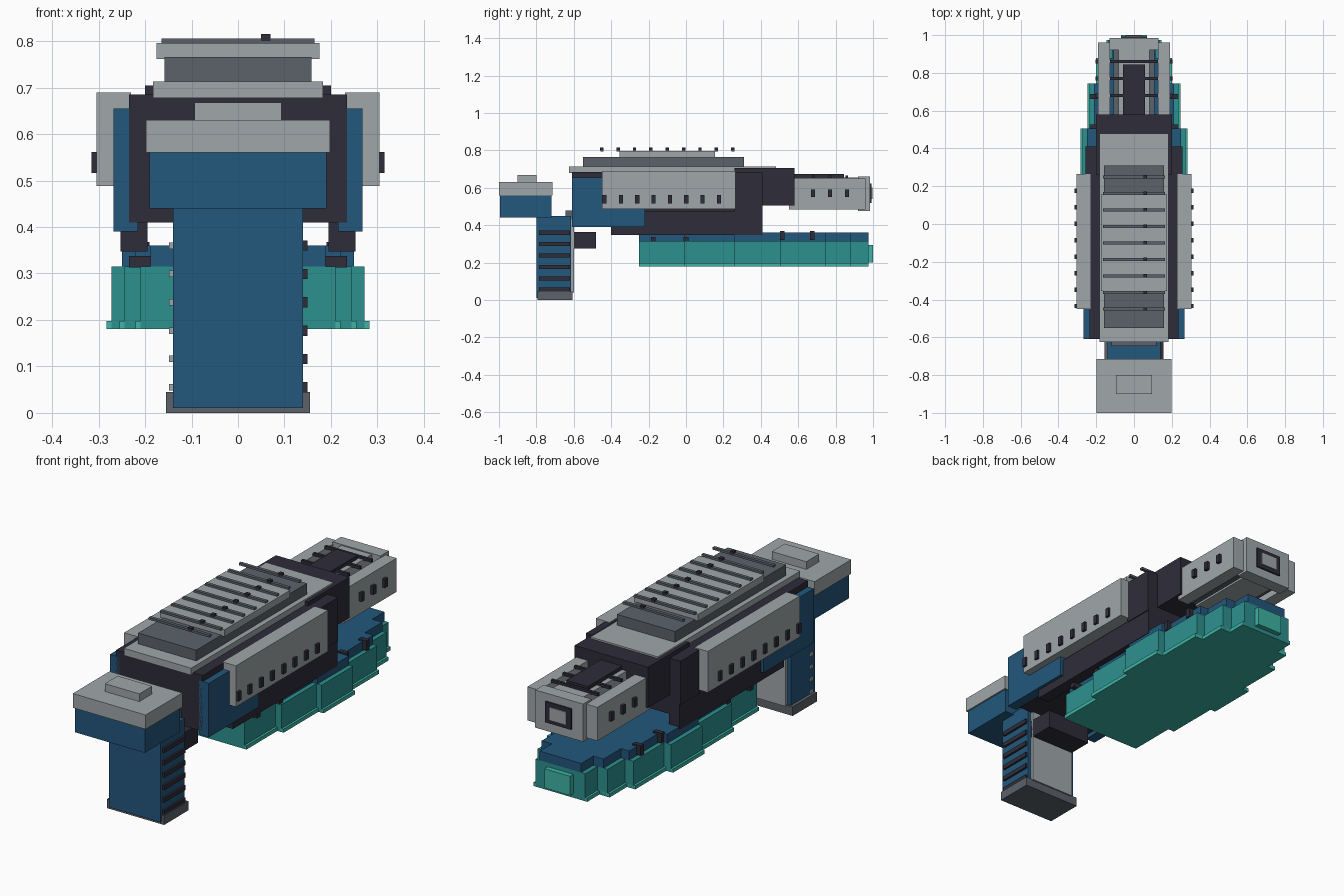
import bpy
import bmesh

default_cube = bpy.data.objects.get("Cube")
if default_cube:
    bpy.data.objects.remove(default_cube, do_unlink=True)


def material(name, red, green, blue_part):
    """Flat material from display values, stored as linear."""
    def linear(value):
        value /= 255
        return value / 12.92 if value < 0.04 else ((value + 0.055) / 1.055) ** 2.4
    colour = (linear(red), linear(green), linear(blue_part), 1)
    mat = bpy.data.materials.new(name)
    mat.use_nodes = True
    mat.diffuse_color = colour
    mat.node_tree.nodes["Principled BSDF"].inputs["Base Color"].default_value = colour
    return mat


light = material("light grey", 160, 167, 170)
grey = material("dark grey", 92, 98, 106)
dark = material("dark violet grey", 46, 44, 58)
blue = material("steel blue", 34, 87, 124)
teal = material("teal", 44, 145, 143)
mint = material("pale teal", 62, 180, 165)


def finish(name, mat, bm):
    bmesh.ops.recalc_face_normals(bm, faces=bm.faces)
    mesh = bpy.data.meshes.new(name)
    bm.to_mesh(mesh)
    bm.free()
    mesh.materials.append(mat)
    obj = bpy.data.objects.new(name, mesh)
    bpy.context.collection.objects.link(obj)
    return obj


def block(name, mat, x_range, y_range, z_range):
    """Axis-aligned box between the given limits."""
    bm = bmesh.new()
    bmesh.ops.create_cube(bm, size=1)
    limits = (x_range, y_range, z_range)
    for vert in bm.verts:
        for axis, (low, high) in enumerate(limits):
            vert.co[axis] = high if vert.co[axis] > 0 else low
    return finish(name, mat, bm)


def centred(name, mat, half_width, y_range, z_range):
    return block(name, mat, (-half_width, half_width), y_range, z_range)


def pair(name, mat, x_range, y_range, z_range):
    inner, outer = x_range
    block("left_" + name, mat, (inner, outer), y_range, z_range)
    block("right_" + name, mat, (-outer, -inner), y_range, z_range)


def around(centre, half):
    return (centre - half, centre + half)


def stepped_slab(name, mat, steps, grow, z_range):
    """Extrude a mirrored outline whose half width changes in steps along y."""
    side = []
    for start, end, half in steps:
        side += [(half + grow, start), (half + grow, end)]
    outline = side + [(-x, y) for x, y in reversed(side)]
    bm = bmesh.new()
    low, high = z_range
    face = bm.faces.new([bm.verts.new((x, y, low)) for x, y in outline])
    result = bmesh.ops.extrude_face_region(bm, geom=[face])
    top = [g for g in result["geom"] if isinstance(g, bmesh.types.BMVert)]
    bmesh.ops.translate(bm, verts=top, vec=(0, 0, high - low))
    return finish(name, mat, bm)


# Grip with side ribs and front panel
centred("grip", blue, 0.14, (-0.8, -0.615), (0.01, 0.45))
centred("grip_base", grey, 0.155, (-0.795, -0.607), (0, 0.045))
centred("grip_front_panel", light, 0.12, (-0.615, -0.6), (0.04, 0.43))
centred("grip_link", grey, 0.12, (-0.645, -0.6), (0.42, 0.48))
centred("trigger_block", dark, 0.12, (-0.62, -0.48), (0.275, 0.365))
for i in range(6):
    height = 0.055 + 0.061 * i
    block("grip_rib", dark, (0.13, 0.15), (-0.785, -0.62), around(height, 0.011))
    block("grip_stud", light, (-0.148, -0.13), around(-0.77, 0.01), around(height, 0.007))

# Rear head
centred("rear_head", blue, 0.19, (-0.995, -0.72), (0.44, 0.56))
centred("rear_cap", light, 0.198, (-1, -0.715), (0.56, 0.63))
centred("rear_cap_button", light, 0.094, (-0.9, -0.8), (0.63, 0.668))

# Main body, collar and lower rails
centred("body", dark, 0.235, (-0.61, 0.41), (0.41, 0.685))
centred("collar", dark, 0.2, (0.26, 0.58), (0.505, 0.705))
pair("lower_rail", dark, (0.195, 0.253), (-0.4, 0.41), (0.347, 0.475))
pair("front_cheek", dark, (0.23, 0.257), (0.26, 0.41), (0.47, 0.685))
pair("rear_side_panel", blue, (0.215, 0.268), (-0.61, -0.22), (0.39, 0.655))
pair("side_panel", light, (0.23, 0.304), (-0.45, 0.265), (0.488, 0.69))
for i in range(8):
    pair("side_button", dark, (0.3, 0.315), around(-0.435 + 0.0873 * i, 0.011), (0.516, 0.561))

# Stacked top cover with cross ribs
centred("top_plate", light, 0.183, (-0.625, 0.48), (0.678, 0.713))
centred("top_riser", grey, 0.158, (-0.55, 0.31), (0.713, 0.766))
centred("top_cap", light, 0.175, (-0.355, 0.155), (0.762, 0.796))
for i in range(9):
    station = -0.45 + 0.0875 * i
    centred("top_rib", grey, 0.165, around(station, 0.008), (0.795, 0.806))
    block("top_rib_knob", dark, (0.05, 0.07), around(station, 0.009), (0.8, 0.815))

# Barrel with open slots between the core and the side walls
centred("barrel_core", light, 0.083, (0.55, 0.93), (0.49, 0.655))
centred("barrel_liner", grey, 0.108, (0.55, 0.93), (0.5, 0.6))
centred("barrel_end", light, 0.13, (0.92, 0.985), (0.475, 0.66))
pair("barrel_wall", light, (0.127, 0.19), (0.55, 0.96), (0.485, 0.65))
centred("barrel_top_strip", dark, 0.058, (0.58, 0.845), (0.65, 0.673))
for i in range(3):
    station = 0.68 + 0.09 * i
    centred("barrel_cross_bar", dark, 0.128, around(station, 0.007), (0.652, 0.666))
    pair("barrel_button", dark, (0.18, 0.205), around(station, 0.011), (0.55, 0.592))
centred("muzzle_frame", dark, 0.07, (0.98, 0.993), (0.52, 0.622))
centred("muzzle_plate", light, 0.045, (0.985, 0.997), (0.54, 0.602))

# Stepped lower hull: rear to front sections (start, end, half width)
hull_steps = [
    (-0.25, -0.01, 0.21), (-0.01, 0.26, 0.244), (0.26, 0.505, 0.272),
    (0.505, 0.745, 0.235), (0.745, 0.88, 0.19), (0.88, 0.975, 0.135),
]
stepped_slab("hull", teal, hull_steps, 0, (0.182, 0.315))
stepped_slab("hull_lip", mint, hull_steps, 0.011, (0.18, 0.198))
stepped_slab("hull_deck", blue, hull_steps, -0.022, (0.31, 0.36))
centred("hull_end_plate", mint, 0.07, (0.97, 1), (0.2, 0.295))
for station in (-0.175, 0):
    pair("rear_deck_stud", dark, (0.185, 0.235), around(station, 0.013), (0.313, 0.338))
for station in (0.515, 0.675):
    pair("front_deck_stud", dark, (0.19, 0.235), around(station, 0.012), (0.32, 0.368))
